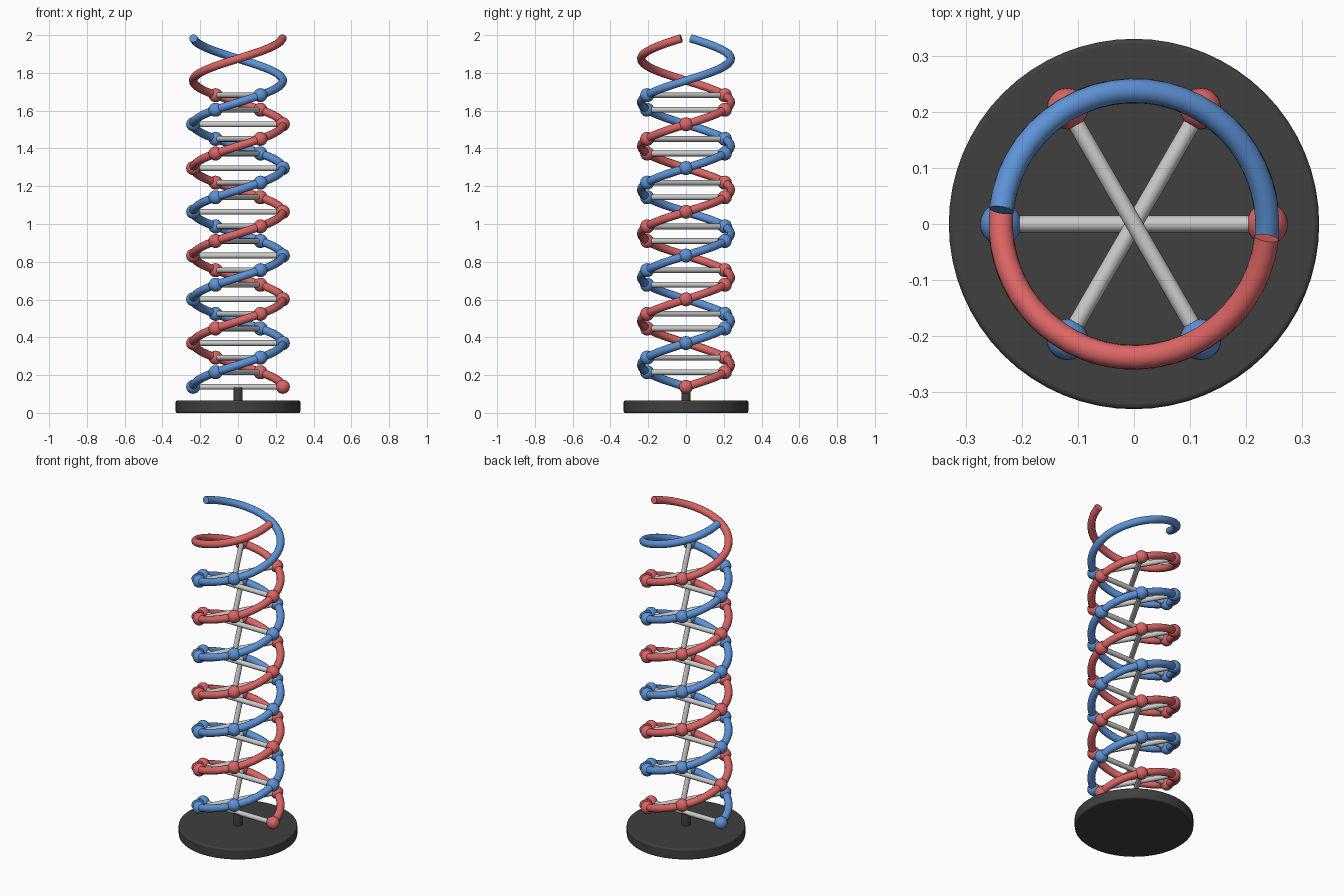
import bpy
from math import cos, sin, pi, radians
from mathutils import Vector

if "Cube" in bpy.data.objects:
    bpy.data.objects.remove(bpy.data.objects["Cube"])

R = 0.2375          # helix radius
Z0 = 0.138          # height of the lowest rung
STEP = 0.0772       # rise per 60 degrees
RUNGS = 21
END = radians(1434)  # almost four full turns


def material(name, rgb):
    m = bpy.data.materials.new(name)
    m.diffuse_color = (*rgb, 1)
    m.use_nodes = True
    m.node_tree.nodes["Principled BSDF"].inputs["Base Color"].default_value = m.diffuse_color
    return m


red = material("red", (0.72, 0.13, 0.13))
blue = material("blue", (0.11, 0.29, 0.68))
dark = material("dark", (0.05, 0.05, 0.05))


def helix(angle, phase):
    return Vector((R * cos(angle + phase), R * sin(angle + phase),
                   Z0 + STEP * angle / (pi / 3)))


def finish(name, mat=None):
    ob = bpy.context.object
    ob.name = name
    if mat:
        ob.data.materials.append(mat)
    bpy.ops.object.shade_smooth_by_angle(angle=radians(40))
    return ob


def strand(name, phase, mat):
    # tube swept along the helix
    cu = bpy.data.curves.new(name, 'CURVE')
    cu.dimensions = '3D'
    cu.bevel_depth = 0.022
    cu.bevel_resolution = 4
    cu.use_fill_caps = True
    n = 193
    sp = cu.splines.new('POLY')
    sp.points.add(n - 1)
    for i, p in enumerate(sp.points):
        p.co = (*helix(END * i / (n - 1), phase), 1)
    ob = bpy.data.objects.new(name, cu)
    bpy.context.collection.objects.link(ob)
    bpy.ops.object.select_all(action='DESELECT')
    ob.select_set(True)
    bpy.context.view_layer.objects.active = ob
    bpy.ops.object.convert(target='MESH')
    finish(name, mat)


# two intertwined strands
strand("red_strand", 0, red)
strand("blue_strand", pi, blue)

# rungs with a ball at each end
for i in range(RUNGS):
    a = i * pi / 3
    bpy.ops.mesh.primitive_cylinder_add(
        vertices=12, radius=0.015, depth=2 * R,
        location=(0, 0, Z0 + STEP * i), rotation=(0, pi / 2, a))
    finish(f"rung_{i}")
    for name, phase, mat in (("red_ball", 0, red), ("blue_ball", pi, blue)):
        bpy.ops.mesh.primitive_uv_sphere_add(
            segments=20, ring_count=12, radius=0.037, location=helix(a, phase))
        finish(f"{name}_{i}", mat)

# round base with softened rims
bpy.ops.mesh.primitive_cylinder_add(vertices=64, radius=0.33, depth=0.065,
                                    location=(0, 0, 0.0325))
base = finish("base", dark)
bev = base.modifiers.new("rim", 'BEVEL')
bev.width = 0.008
bev.segments = 3
bev.limit_method = 'ANGLE'
bev.angle_limit = radians(40)

# short post holding the lowest rung
bpy.ops.mesh.primitive_cylinder_add(vertices=24, radius=0.025, depth=0.085,
                                    location=(0, 0, 0.0925))
finish("post", dark)
